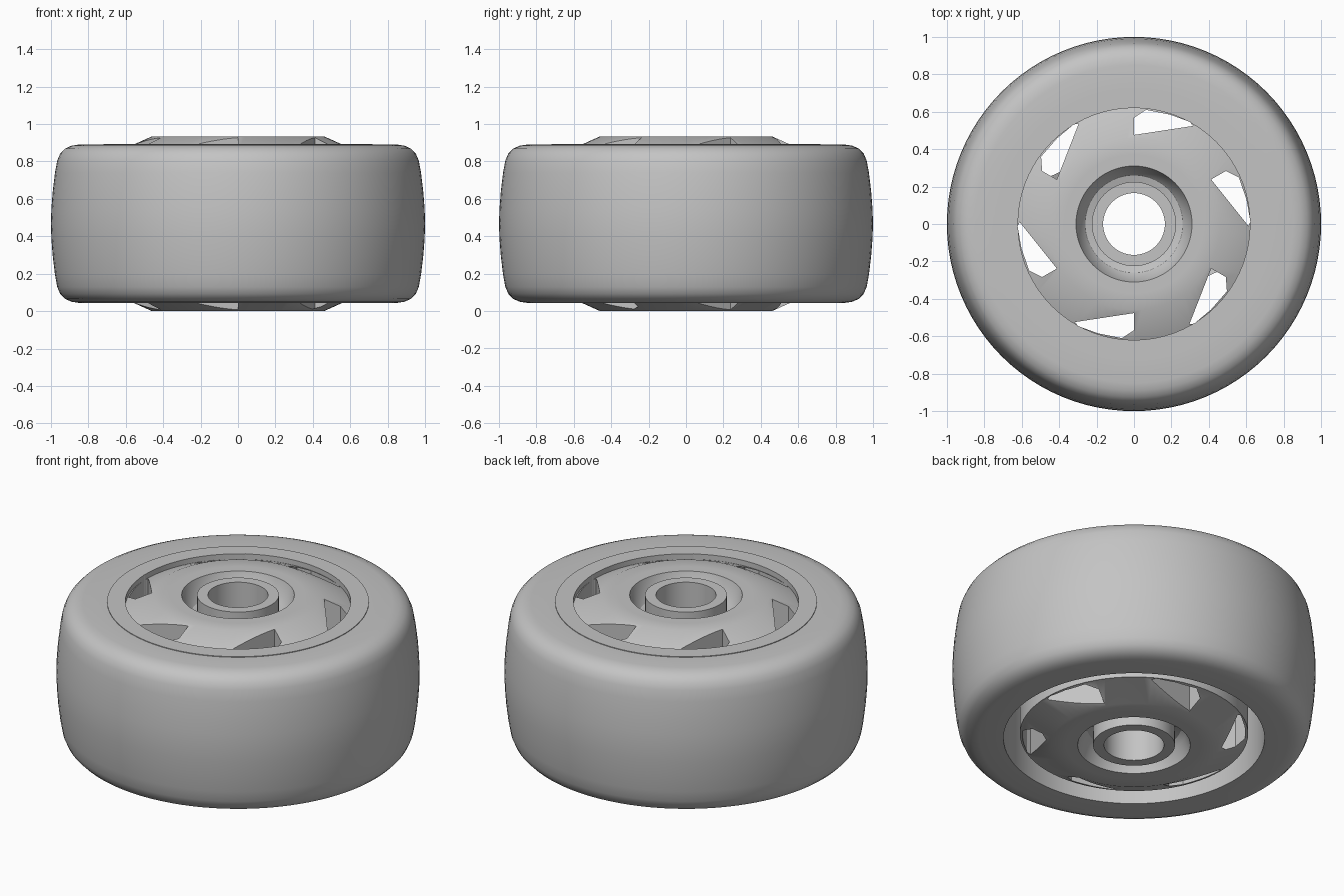
import bpy, bmesh, math

if "Cube" in bpy.data.objects:
    bpy.data.objects.remove(bpy.data.objects["Cube"])

MID = 0.467   # half height: the wheel mirrors about this plane

grey = bpy.data.materials.new("plain_grey")
grey.use_nodes = True
grey.diffuse_color = (0.55, 0.55, 0.55, 1)
grey.node_tree.nodes["Principled BSDF"].inputs["Base Color"].default_value = grey.diffuse_color


def finish(name, bm):
    bmesh.ops.recalc_face_normals(bm, faces=bm.faces)
    mesh = bpy.data.meshes.new(name)
    bm.to_mesh(mesh)
    bm.free()
    mesh.materials.append(grey)
    obj = bpy.data.objects.new(name, mesh)
    bpy.context.collection.objects.link(obj)
    return obj


def lathe(name, profile, segments=72):
    """Spin a closed (radius, height) outline around the z axis."""
    bm = bmesh.new()
    rings = []
    for i in range(segments):
        a = math.tau * i / segments
        rings.append([bm.verts.new((r * math.cos(a), r * math.sin(a), z)) for r, z in profile])
    n = len(profile)
    for i in range(segments):
        a, b = rings[i], rings[(i + 1) % segments]
        for j in range(n):
            k = (j + 1) % n
            bm.faces.new((a[j], b[j], b[k], a[k]))
    return finish(name, bm)


def smooth(obj):
    bpy.ops.object.select_all(action='DESELECT')
    obj.select_set(True)
    bpy.context.view_layer.objects.active = obj
    bpy.ops.object.shade_smooth_by_angle(angle=math.radians(30))


# Tyre: rounded shoulders and a slightly crowned tread
upper = [(0.718, 0.89), (0.85, 0.89), (0.89, 0.884), (0.925, 0.868), (0.95, 0.842),
         (0.966, 0.805), (0.978, 0.74), (0.99, 0.64), (0.997, 0.55)]
lower = [(r, 2 * MID - z) for r, z in reversed(upper)]
tyre = lathe("tyre", upper + [(1.0, MID)] + lower, 96)
smooth(tyre)

# Hub: bore, central boss, grooves, sloped web and top flange
face = [(0.165, 0.934), (0.225, 0.934), (0.225, 0.81), (0.26, 0.82), (0.285, 0.85),
        (0.31, 0.934), (0.37, 0.934), (0.46, 0.934), (0.62, 0.862)]
flange = [(0.62, 0.894), (0.72, 0.894), (0.72, 0.85), (0.628, 0.85)]
under = [(r, 2 * MID - z) for r, z in reversed(face)]
hub = lathe("hub", face + flange + [(0.628, 0.072)] + under)

# Six wedge-shaped openings through the web
wedge = [(0, 0.476), (0.315, 0.524), (0.30, 0.545), (0.19, 0.585), (0.064, 0.61), (0, 0.567)]
bm = bmesh.new()
for k in range(6):
    c, s = math.cos(k * math.pi / 3), math.sin(k * math.pi / 3)
    base = bm.faces.new([bm.verts.new((x * c - y * s, x * s + y * c, -0.2)) for x, y in wedge])
    top = bmesh.ops.extrude_face_region(bm, geom=[base])["geom"]
    bmesh.ops.translate(bm, vec=(0, 0, 1.4), verts=[v for v in top if isinstance(v, bmesh.types.BMVert)])
cutter = finish("opening_cutter", bm)
cutter.hide_render = True

cut = hub.modifiers.new("openings", 'BOOLEAN')
cut.operation = 'DIFFERENCE'
cut.solver = 'EXACT'
cut.object = cutter
bpy.context.view_layer.objects.active = hub
bpy.ops.object.modifier_apply(modifier=cut.name)
bpy.data.objects.remove(cutter)
smooth(hub)
